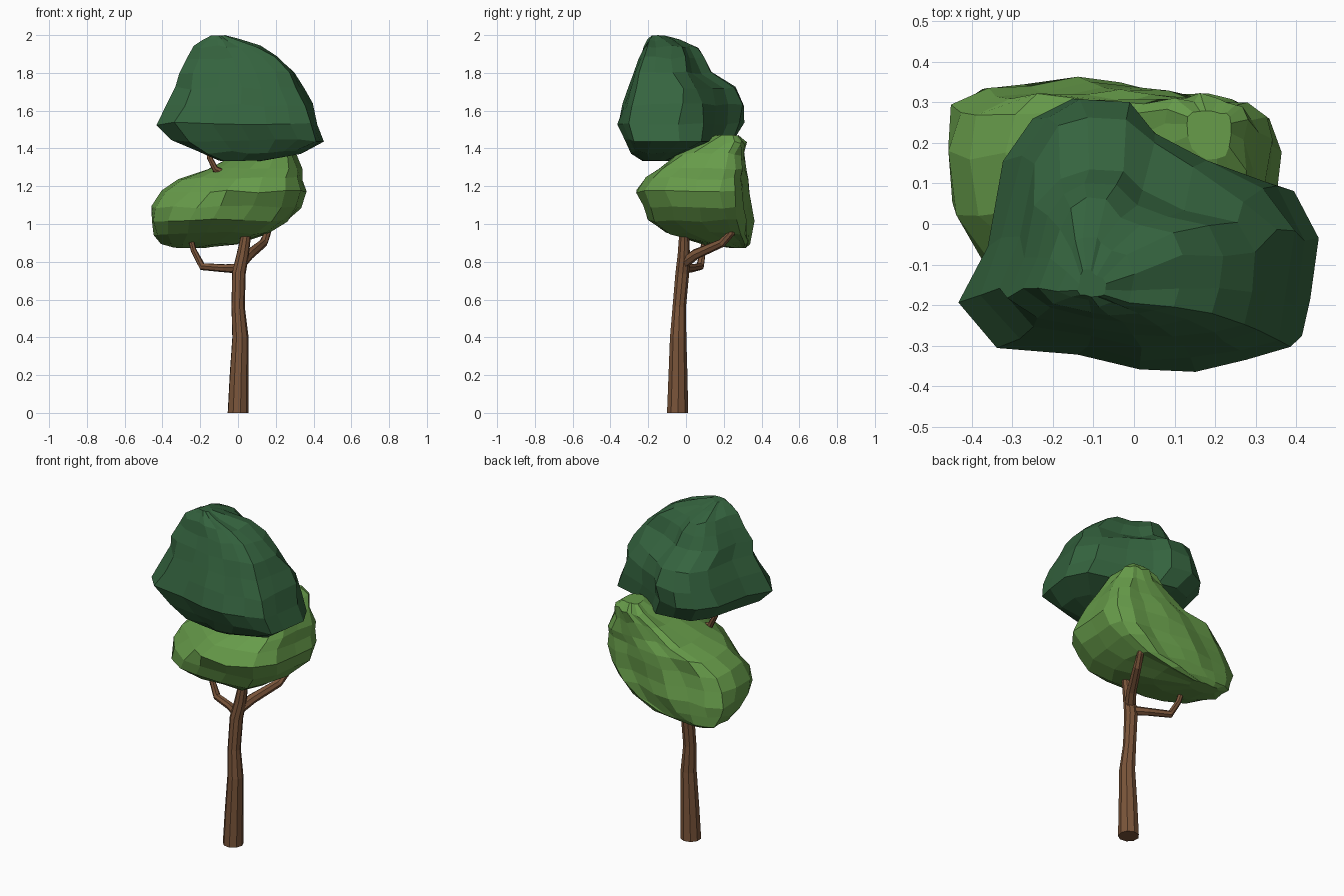
import bpy, bmesh, math, random
from mathutils import Vector

random.seed(4)
cube = bpy.data.objects.get("Cube")
if cube:
    bpy.data.objects.remove(cube)


def material(name, rgb):
    m = bpy.data.materials.new(name)
    m.use_nodes = True
    m.diffuse_color = (*rgb, 1)
    bsdf = m.node_tree.nodes["Principled BSDF"]
    bsdf.inputs["Base Color"].default_value = (*rgb, 1)
    bsdf.inputs["Roughness"].default_value = 0.9
    return m


bark = material("brown bark", (0.195, 0.09, 0.042))
light_leaf = material("light green leaves", (0.135, 0.33, 0.068))
dark_leaf = material("dark green leaves", (0.035, 0.126, 0.049))


def loft(name, rings, mat):
    """Skin a list of equal-length point rings and close both ends."""
    bm = bmesh.new()
    loops = [[bm.verts.new(p) for p in ring] for ring in rings]
    n = len(loops[0])
    for a, b in zip(loops, loops[1:]):
        for i in range(n):
            j = (i + 1) % n
            bm.faces.new((a[i], a[j], b[j], b[i]))
    for ring in (loops[0], loops[-1]):
        bm.faces.new(ring)
    bmesh.ops.recalc_face_normals(bm, faces=bm.faces[:])
    mesh = bpy.data.meshes.new(name)
    bm.to_mesh(mesh)
    bm.free()
    mesh.materials.append(mat)
    obj = bpy.data.objects.new(name, mesh)
    bpy.context.collection.objects.link(obj)


def limb(name, path, sides=7):
    """Tapered tube through (x, y, z, radius) points."""
    pts = [Vector(p[:3]) for p in path]
    rings = []
    for i, p in enumerate(pts):
        d = (pts[min(i + 1, len(pts) - 1)] - pts[max(i - 1, 0)]).normalized()
        if p.z == 0:
            d = Vector((0, 0, 1))
        u = d.cross(Vector((0.3, 1, 0.1))).normalized()
        v = d.cross(u)
        r = path[i][3]
        rings.append([p + r * (u * math.cos(t) + v * math.sin(t))
                      for t in (math.tau * k / sides for k in range(sides))])
    loft(name, rings, bark)


def crown(name, outline, layers, mat, side, z_ref, reach, slope, jitter=0.009):
    """Stack a plan outline, fitted to (z, x0, x1, y0, y1) at each layer.
    One diagonal corner (side +1: back left, -1: front right) is bevelled
    so that it recedes by the slope above z_ref."""
    xs, ys = zip(*outline)
    last = len(layers) - 1
    rings = []
    for k, (z, x0, x1, y0, y1) in enumerate(layers):
        j = jitter * (0.2 if k in (0, last) else 1)
        limit = reach - slope * max(0, z - z_ref)
        ring = []
        for x, y in outline:
            px = x0 + (x - min(xs)) / (max(xs) - min(xs)) * (x1 - x0)
            py = y0 + (y - min(ys)) / (max(ys) - min(ys)) * (y1 - y0)
            cut = side * max(0, side * (px + py) - limit) / 2
            ring.append(Vector((px - cut, py - cut, z))
                        + Vector([random.uniform(-j, j) for _ in range(3)]))
        rings.append(ring)
    loft(name, rings, mat)


# Trunk and branches
limb("trunk", [(0, -.045, 0, .057), (.005, -.043, .2, .051), (.012, -.042, .4, .044),
               (.0, -.036, .56, .036), (.004, -.02, .74, .037), (.025, -.012, .84, .033),
               (.045, -.01, .96, .026), (.04, -.02, 1.2, .022)], 9)
limb("right_branch", [(.005, -.015, .765, .028), (-.07, .03, .766, .022),
                      (-.19, .075, .775, .021), (-.235, .09, .86, .016),
                      (-.265, .105, .98, .013)])
limb("left_branch", [(.015, -.015, .79, .03), (.06, .05, .84, .028),
                     (.135, .19, .9, .023), (.155, .24, .95, .019), (.16, .255, 1.03, .015)])
limb("upper_right_branch", [(.04, -.02, 1.16, .022), (-.03, -.06, 1.25, .019),
                            (-.12, -.06, 1.29, .018), (-.15, -.06, 1.35, .015),
                            (-.17, -.06, 1.5, .01)])
limb("upper_left_branch", [(.04, -.02, 1.16, .022), (.08, -.02, 1.28, .018),
                           (.11, -.03, 1.45, .014)])

# Lower crown: low on the right, rising to a knob at the back left
crown("lower_crown",
      [(-.46, .18), (-.435, .285), (-.35, .335), (-.22, .34), (-.1, .36), (.03, .345),
       (.16, .32), (.26, .315), (.335, .27), (.36, .2), (.35, .06), (.33, -.1),
       (.25, -.215), (.09, -.255), (-.08, -.26), (-.22, -.22), (-.36, -.13), (-.44, .02)],
      [(.875, -.34, -.17, .23, .32), (.9, -.41, .0, .09, .34), (.95, -.45, .17, -.11, .35),
       (1.02, -.465, .27, -.21, .355), (1.09, -.45, .33, -.23, .345),
       (1.17, -.41, .355, -.265, .34), (1.24, -.32, .345, -.22, .335),
       (1.29, -.17, .335, -.15, .325), (1.37, -.02, .3, -.05, .315),
       (1.43, .08, .28, .08, .315), (1.47, .13, .24, .16, .28)],
      light_leaf, -1, 1.03, .53, 1.3)

# Upper crown: broad skirt narrowing to a leaning top
crown("upper_crown",
      [(-.43, -.2), (-.33, -.3), (-.13, -.33), (.02, -.36), (.17, -.36), (.3, -.34),
       (.41, -.305), (.435, -.2), (.46, -.03), (.39, .1), (.2, .15), (.06, .22), (-.02, .3),
       (-.15, .31), (-.25, .27), (-.33, .16), (-.37, -.05)],
      [(1.335, -.1, .14, -.23, -.06), (1.38, -.22, .34, -.29, .1),
       (1.44, -.35, .46, -.32, .26), (1.53, -.425, .425, -.355, .3),
       (1.63, -.37, .395, -.335, .305), (1.72, -.325, .35, -.3, .27),
       (1.8, -.305, .3, -.275, .14), (1.88, -.27, .22, -.245, .1),
       (1.94, -.23, .12, -.225, .06), (1.975, -.18, .0, -.2, -.03),
       (1.998, -.14, -.07, -.18, -.11)],
      dark_leaf, 1, 1.49, .5, .75)
